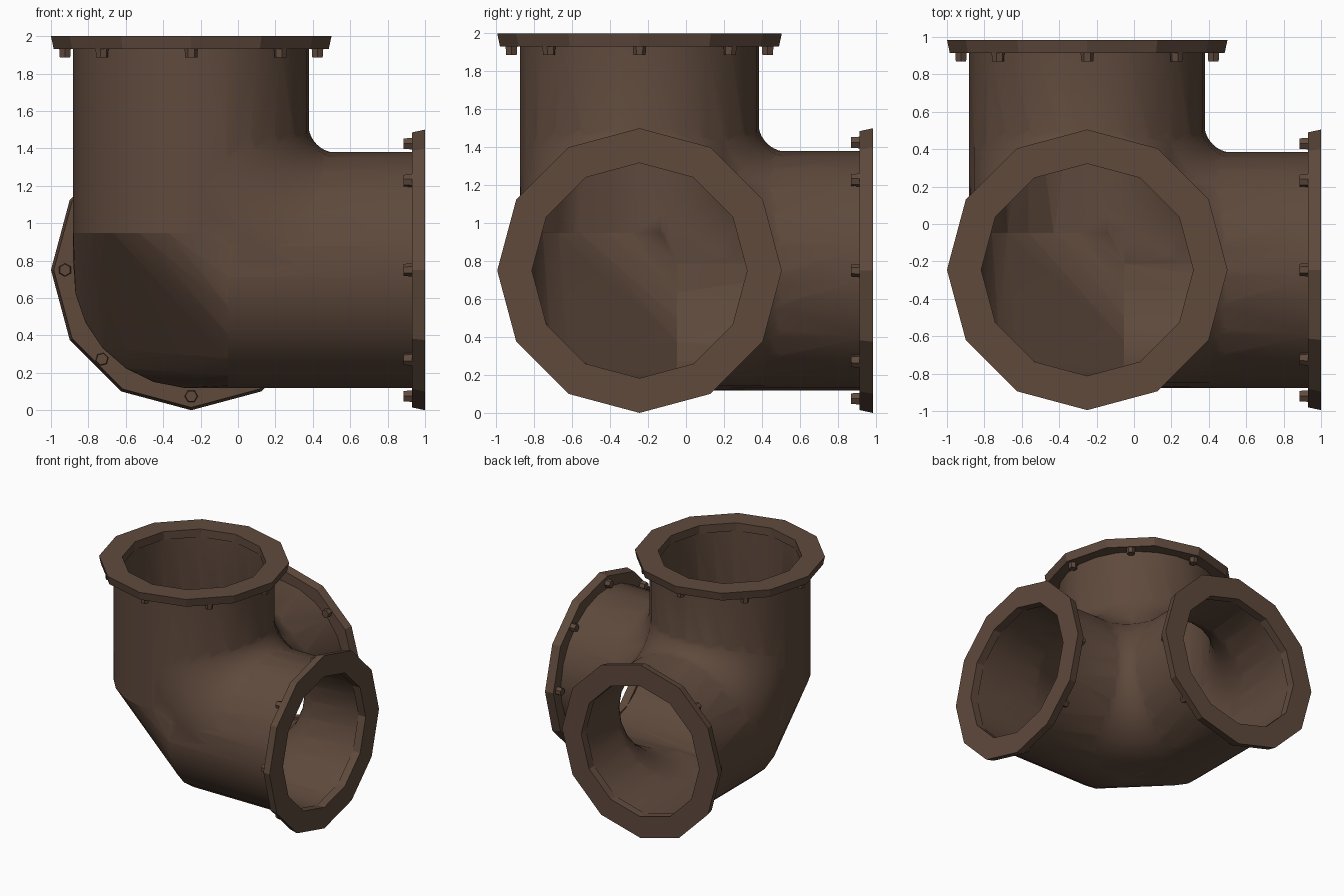
import bpy, bmesh, math
from mathutils import Vector, Matrix

if "Cube" in bpy.data.objects:
    bpy.data.objects.remove(bpy.data.objects["Cube"])

CENTER = Vector((-0.25, -0.245, 0.75))
X, Y, Z = Vector((1, 0, 0)), Vector((0, 1, 0)), Vector((0, 0, 1))
# each branch: name, rotation from local z, distance to the mouth
BRANCHES = [("top", Matrix.Identity(4), 1.25),
            ("right", Matrix.Rotation(math.pi / 2, 4, 'Y'), 1.25),
            ("back", Matrix.Rotation(-math.pi / 2, 4, 'X'), 1.23)]

START = 0.2   # distance from the centre where the tubes leave the knuckle

brown = bpy.data.materials.new("rusty brown")
brown.diffuse_color = (0.115, 0.068, 0.046, 1)
brown.use_nodes = True
brown.node_tree.nodes["Principled BSDF"].inputs["Base Color"].default_value = brown.diffuse_color


def make(name, bm, matrix=Matrix.Identity(4)):
    bmesh.ops.recalc_face_normals(bm, faces=bm.faces)
    me = bpy.data.meshes.new(name)
    bm.to_mesh(me)
    bm.free()
    me.transform(Matrix.Translation(CENTER) @ matrix)
    me.materials.append(brown)
    ob = bpy.data.objects.new(name, me)
    bpy.context.collection.objects.link(ob)
    return ob


def activate(ob):
    bpy.ops.object.select_all(action='DESELECT')
    ob.select_set(True)
    bpy.context.view_layer.objects.active = ob


def boolean(ob, other, op):
    activate(ob)
    m = ob.modifiers.new("cut", 'BOOLEAN')
    m.operation, m.object, m.solver = op, other, 'MANIFOLD'
    bpy.ops.object.modifier_apply(modifier=m.name)
    bpy.data.objects.remove(other)


def tube(r, rot, length):
    bm = bmesh.new()
    start = START - 0.003
    bmesh.ops.create_cone(bm, cap_ends=True, segments=24, radius1=r, radius2=r, depth=length - start,
                          matrix=Matrix.Translation((0, 0, (length + start) / 2)) @ Matrix.Rotation(0.06, 4, 'Z'))
    return make("tube", bm, rot)


def elbow(r, a, b, bend=0.78, steps=10, sides=24):
    """Quarter bend that rounds the inner corner between two branches."""
    bm = bmesh.new()
    n = a.cross(b)
    rings = []
    for i in range(steps + 1):
        t = math.pi / 2 * i / steps
        d = a * math.cos(t) + b * math.sin(t)
        rings.append([bm.verts.new((a + b) * bend - d * (bend + r * math.cos(p)) + n * r * math.sin(p))
                      for p in (2 * math.pi * k / sides for k in range(sides))])
    for q, s in zip(rings, rings[1:]):
        for k in range(sides):
            j = (k + 1) % sides
            bm.faces.new((q[k], q[j], s[j], s[k]))
    bm.faces.new(rings[0])
    bm.faces.new(rings[-1])
    return make("elbow", bm)


def fitting(name, r, extra):
    """Solid three-way corner: flattened knuckle, three tubes and three rounded corners."""
    bm = bmesh.new()
    for _, rot, _ in BRANCHES:
        for k in range(24):
            p = 2 * math.pi * k / 24 + 0.06
            bm.verts.new(rot @ Vector((r * math.cos(p), r * math.sin(p), START)))
    hull = bmesh.ops.convex_hull(bm, input=bm.verts)
    inside = [g for g in hull["geom_interior"] if isinstance(g, bmesh.types.BMVert)]
    bmesh.ops.delete(bm, geom=inside, context='VERTS')
    body = make(name, bm)
    for _, rot, length in BRANCHES:
        boolean(body, tube(r, rot, length + extra), 'UNION')
    for a, b in ((X, Y), (Y, Z), (Z, X)):
        boolean(body, elbow(r - 0.006, a, b), 'UNION')
    return body


# hollow pipe body
body = fitting("pipe_body", 0.632, -0.02)
boolean(body, fitting("bore", 0.57, 0.05), 'DIFFERENCE')
activate(body)
bpy.ops.object.shade_smooth_by_angle(angle=math.radians(50))

# flange rings and their bolts
for name, rot, length in BRANCHES:
    bm = bmesh.new()
    profile = [(0.567, length), (0.75, length), (0.735, length - 0.07), (0.567, length - 0.07)]
    sides = 12
    loops = [[bm.verts.new((r * math.cos(2 * math.pi * k / sides), r * math.sin(2 * math.pi * k / sides), z))
              for k in range(sides)] for r, z in profile]
    for i in range(4):
        p, q = loops[i], loops[(i + 1) % 4]
        for k in range(sides):
            j = (k + 1) % sides
            bm.faces.new((p[k], p[j], q[j], q[k]))
    make(name + "_flange", bm, rot)

    bm = bmesh.new()
    for k in range(8):
        m = Matrix.Rotation(k * math.pi / 4, 4, 'Z') @ Matrix.Translation((0.675, 0, length - 0.09))
        bmesh.ops.create_cone(bm, cap_ends=True, segments=6, radius1=0.032, radius2=0.036, depth=0.05, matrix=m)
    make(name + "_bolts", bm, rot)
